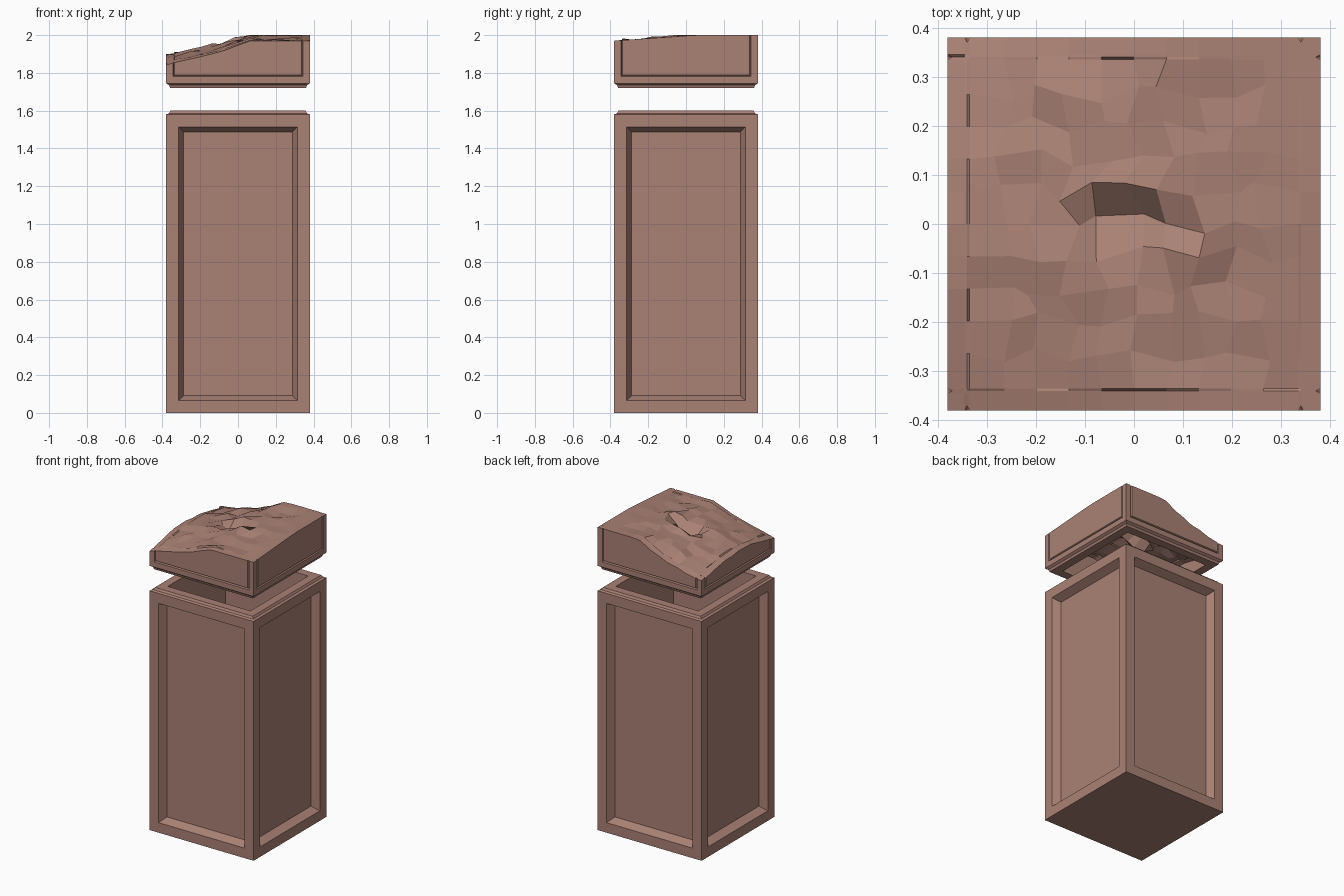
import bpy, bmesh, random

if "Cube" in bpy.data.objects:
    bpy.data.objects.remove(bpy.data.objects["Cube"])
random.seed(4)

mat = bpy.data.materials.new("red_brown_stone")
mat.diffuse_color = (0.40, 0.22, 0.175, 1)
mat.use_nodes = True
mat.node_tree.nodes["Principled BSDF"].inputs["Base Color"].default_value = mat.diffuse_color
H = 0.38  # half width


def finish(bm, name):
    bmesh.ops.recalc_face_normals(bm, faces=bm.faces)
    me = bpy.data.meshes.new(name)
    bm.to_mesh(me)
    bm.free()
    me.materials.append(mat)
    ob = bpy.data.objects.new(name, me)
    bpy.context.collection.objects.link(ob)


# ---- hollow pillar with four recessed panels
bm = bmesh.new()
bmesh.ops.create_cube(bm, size=1)
for v in bm.verts:
    v.co = (v.co.x * 2 * H, v.co.y * 2 * H, (v.co.z + 0.5) * 1.58)
bm.normal_update()


def inset(face, thickness, depth):
    bmesh.ops.inset_individual(bm, faces=[face], thickness=thickness, depth=depth, use_even_offset=True)
    bm.normal_update()


sides = [f for f in bm.faces if abs(f.normal.z) < 0.5]
top = next(f for f in bm.faces if f.normal.z > 0.5)
for f in sides:
    inset(f, 0.066, 0)
    inset(f, 0.026, -0.05)
# lip, rim and cavity
for t, d in ((0.015, 0.006), (0.008, 0.014), (0.055, 0), (0.0005, -1.5)):
    inset(top, t, d)
finish(bm, "pillar")


# ---- floating broken cap
def lerp(x, pts):
    for (a, za), (b, zb) in zip(pts, pts[1:]):
        if x <= b:
            return za + (zb - za) * max(0, x - a) / (b - a)
    return pts[-1][1]


def height(x, y):
    z = lerp(x, [(-.38, 1.845), (-.2, 1.885), (-.08, 1.915), (.06, 1.97), (.38, 1.97)])
    right = min(1, max(0, (x + .1) / .2))
    z += right * 0.03 * min(1, (y + .38) / .43)
    return z + (1 - right) * 0.05 * (1 - (y / .38) ** 2)


half = [.066, .132, .198, .264, .335, .340, .345, .38]
C = [-c for c in reversed(half)] + [0] + half
N = len(C)
bm = bmesh.new()


# broken rock surface: jittered grid following the sloping profile
rock = {}
for i, x in enumerate(C):
    for j, y in enumerate(C):
        z, px, py = height(x, y), x, y
        m = max(abs(x), abs(y))
        if m < .34:
            k = 0.35 if x > .2 else 1
            z += random.uniform(-.013, .010) * k
            if m < .3:
                px += random.uniform(-.022, .022)
                py += random.uniform(-.022, .022)
            if abs(x) < .07 and y == 0:
                z -= .05            # small pit in the middle
        elif m == .38 and -.3 < min(x, y) or x == -.38:
            z += random.uniform(-.007, .007) * (x < .03)
        rock[i, j] = (px, py, min(z, 2.0))


def sheet(fn):
    vs = {k: bm.verts.new(fn(k)) for k in rock}
    for i in range(N - 1):
        for j in range(N - 1):
            bm.faces.new([vs[i, j], vs[i + 1, j], vs[i + 1, j + 1], vs[i, j + 1]])
    return vs


ring = ([(i, 0) for i in range(N - 1)] + [(N - 1, j) for j in range(N - 1)]
        + [(i, N - 1) for i in range(N - 1, 0, -1)] + [(0, j) for j in range(N - 1, 0, -1)])


def groove(x, y, row):
    # thin groove framing the panel of each side
    t = min(abs(x), abs(y))
    if t == .34 or (row and t < .34):
        s = (H - .010) / H
        return (x * s, y) if abs(x) == H else (x, y * s)
    return x, y


outer = sheet(lambda k: (*groove(C[k[0]], C[k[1]], False), rock[k][2])
              if k in ring else rock[k])
ceiling = sheet(lambda k: (rock[k][0] * .8, rock[k][1] * .8, rock[k][2] - .07))


def bridge(a, b):
    for n in range(len(a)):
        m = (n + 1) % len(a)
        bm.faces.new([a[n], b[n], b[m], a[m]])


# side wall rows, moulded lower lip and inner wall: (z, half width, groove mode)
loop = [outer[k] for k in ring]
for z, w, mode in ((1.790, H, 1), (1.785, H, 2), (1.780, H, 0), (1.745, H, 0),
                   (1.735, .365, 0), (1.720, .36, 0), (1.720, .304, 0)):
    new = []
    for i, j in ring:
        x, y = C[i], C[j]
        if mode:
            x, y = groove(x, y, mode == 2)
        new.append(bm.verts.new((x * w / H, y * w / H, z)))
    bridge(loop, new)
    loop = new
bridge(loop, [ceiling[k] for k in ring])
finish(bm, "broken_cap")
